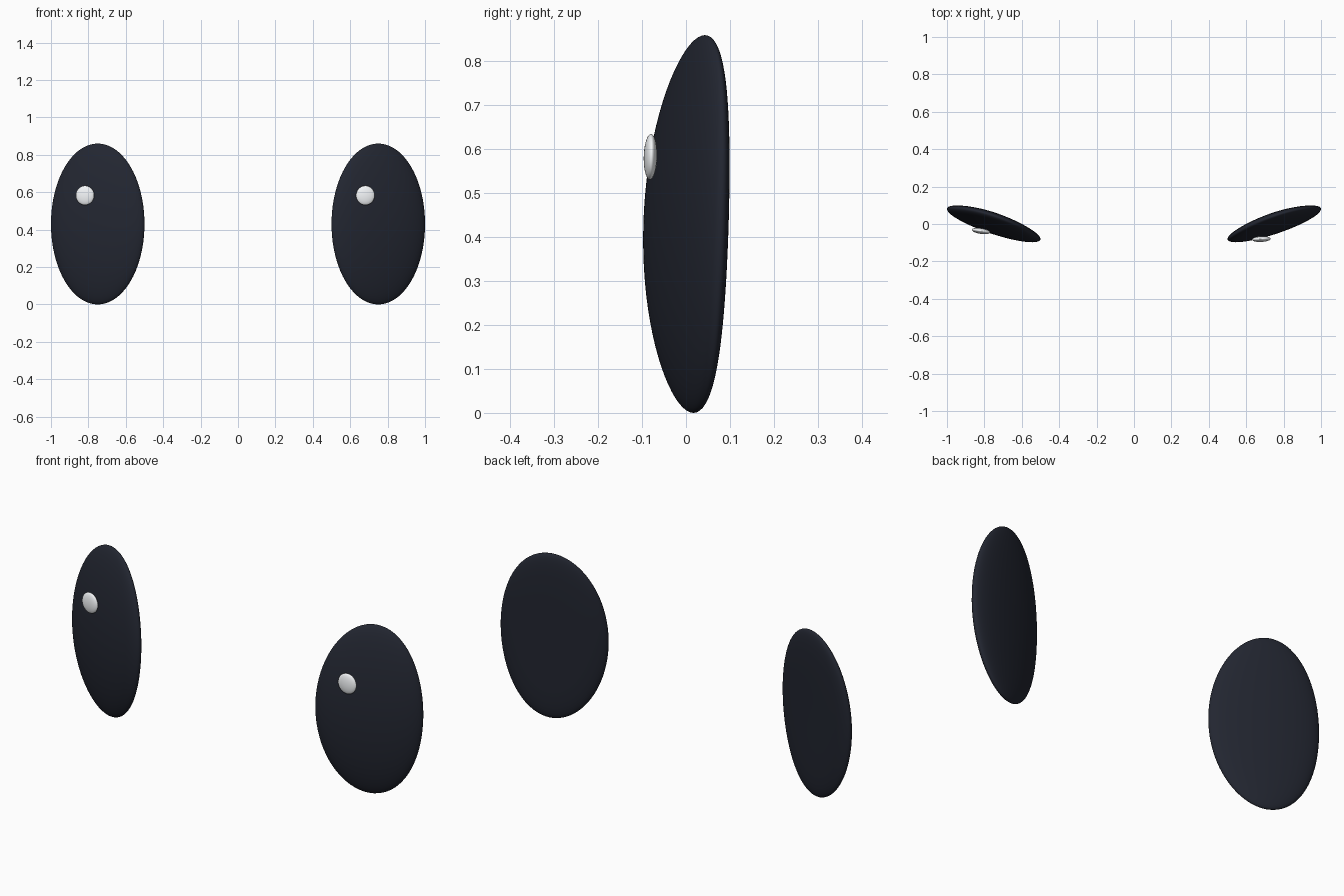
import bpy
from math import radians

if "Cube" in bpy.data.objects:
    bpy.data.objects.remove(bpy.data.objects["Cube"])


def material(name, color):
    m = bpy.data.materials.new(name)
    m.diffuse_color = color
    m.use_nodes = True
    m.node_tree.nodes["Principled BSDF"].inputs["Base Color"].default_value = m.diffuse_color
    return m


dark = material("dark_gloss", (0.016, 0.019, 0.03, 1))
white = material("highlight_white", (0.9, 0.92, 0.94, 1))


def ball(name, mat, segments, rings):
    bpy.ops.mesh.primitive_uv_sphere_add(segments=segments, ring_count=rings, radius=1)
    ob = bpy.context.object
    ob.name = name
    ob.data.materials.append(mat)
    bpy.ops.object.shade_smooth()
    return ob


def eye(name, side):
    # Flattened oval, swept back at the outer edge and curved back at top and bottom
    ob = ball(name, dark, 64, 40)
    for v in ob.data.vertices:
        u, d, n = v.co
        v.co = (side * 0.75 + 0.25 * u,
                0.055 * d + side * 0.08 * u + 0.030 * n * n + 0.013 * n,
                0.43 + 0.43 * n)


def highlight(name, location, turn):
    # Small flattened glint on the front of the eye
    ob = ball(name, white, 32, 20)
    ob.scale = (0.05, 0.015, 0.052)
    ob.location = location
    ob.rotation_euler = (radians(-1.5), 0, radians(turn))


eye("left_eye", -1)
eye("right_eye", 1)
highlight("left_highlight", (-0.818, -0.038, 0.583), -9)
highlight("right_highlight", (0.681, -0.081, 0.583), 3)
